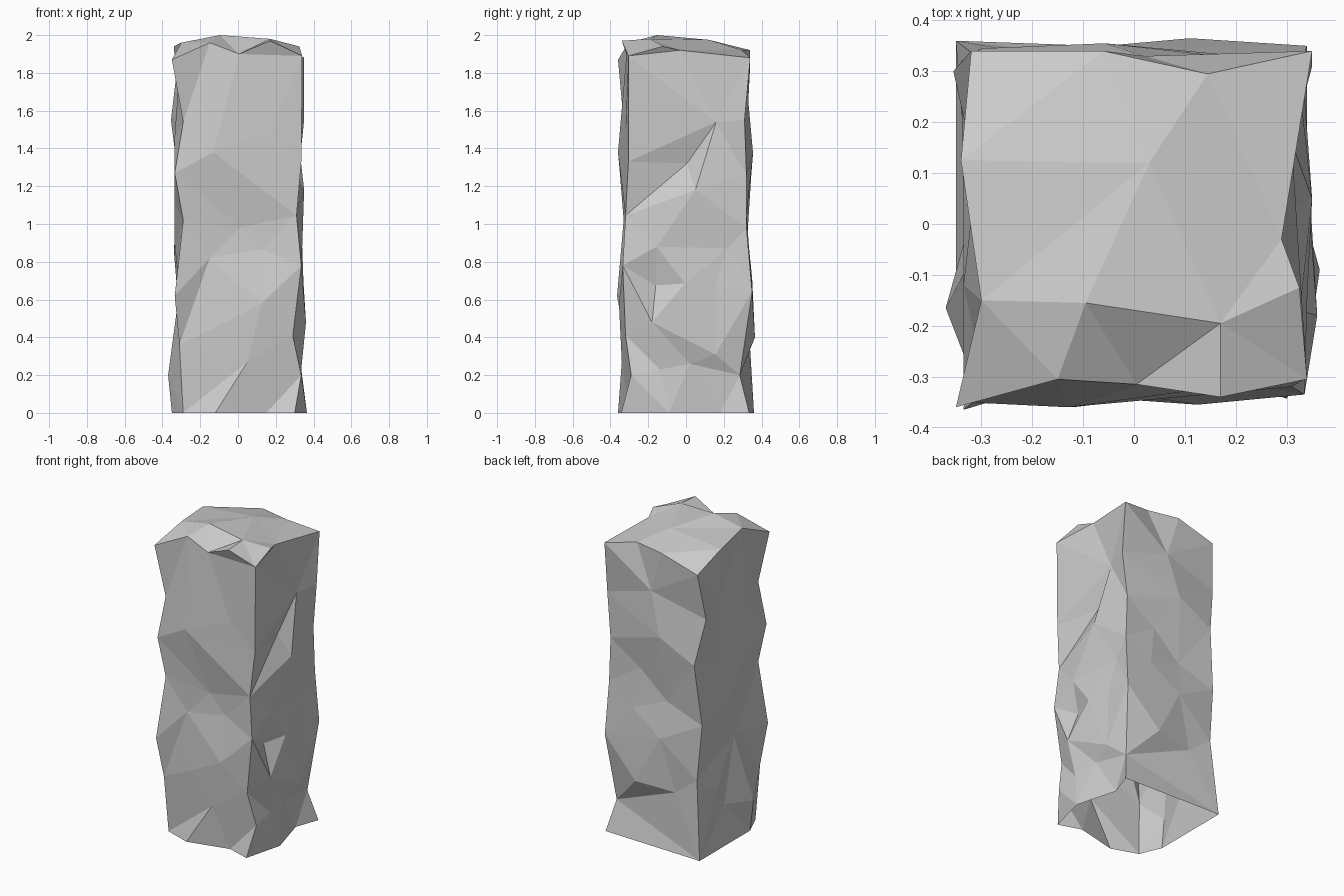
import bpy, bmesh
from mathutils import Vector
from mathutils.geometry import delaunay_2d_cdt

# Four rough corner edges, bottom to top: front-left, front-right, back-right, back-left
corners = [
    [(-.29, -.30, 0), (-.31, -.32, .36), (-.335, -.365, .62), (-.29, -.33, 1.02),
     (-.335, -.35, 1.27), (-.29, -.33, 1.54), (-.35, -.36, 1.87)],
    [(.30, -.343, 0), (.335, -.29, .2), (.29, -.32, .41), (.335, -.335, .78),
     (.31, -.32, 1.045), (.335, -.305, 1.33), (.34, -.305, 1.89)],
    [(.345, .335, 0), (.30, .285, .2), (.34, .35, .64), (.33, .32, .98),
     (.32, .32, 1.26), (.35, .31, 1.55), (.35, .34, 1.88)],
    [(-.35, .36, 0), (-.31, .33, .5), (-.34, .32, .86), (-.30, .345, 1.25),
     (-.355, .3, 1.55), (-.32, .34, 1.845)],
]
# Rim points between the corners: front, right, back, left
top_rim = [
    [(-.15, -.305, 1.96), (.005, -.315, 1.9), (.17, -.34, 1.97)],
    [(.325, -.125, 1.94), (.29, -.03, 1.92)],
    [(.145, .295, 1.92), (-.06, .34, 1.92)],
    [(-.34, .125, 1.94), (-.30, -.15, 1.96)],
]
base_rim = [
    [(-.12, -.36, 0), (.15, -.295, 0)],
    [(.365, -.09, 0), (.29, .18, 0)],
    [],
    [(-.35, -.16, 0)],
]
# Bumps and dents inside each side
relief = [
    [(-.13, -.36, 1.38), (.17, -.32, 1.49), (.01, -.30, .98), (-.15, -.31, .82),
     (.125, -.305, .865), (.125, -.355, .58), (-.085, -.34, .47), (.05, -.34, .27)],
    [(.31, .16, 1.54), (.28, .005, 1.32), (.35, .05, 1.18), (.34, -.155, .88),
     (.347, -.005, .685), (.296, -.16, .675), (.36, -.18, .48), (.33, .16, .68),
     (.34, .155, .31), (.31, .02, .26), (.335, -.14, .23), (.32, .22, .87)],
    [(.02, .33, 1.65), (-.057, .355, 1.375), (.11, .315, 1.12), (-.08, .31, .95),
     (.15, .335, .86), (-.057, .35, .715), (.11, .365, .4), (-.15, .325, .38)],
    [(-.31, .1, 1.6), (-.335, -.12, 1.47), (-.31, .1, 1.2), (-.335, -.1, 1.1),
     (-.335, .06, .89), (-.31, -.05, .65), (-.335, .17, .38), (-.31, .05, .24),
     (-.37, -.165, .2)],
]
# Creases between outline and relief points of each side
creases = [
    [(19, 11), (19, 10), (20, 10), (20, 8), (19, 6), (14, 21), (15, 21), (21, 6),
     (21, 22), (16, 22), (17, 22), (18, 26), (26, 1), (1, 3), (26, 3)],
    [(18, 19), (19, 20), (20, 18), (22, 23), (22, 24), (23, 24),
     (14, 23), (14, 24), (13, 19)],
    [], [],
]
top_bumps = [(.03, .12, 1.975), (-.095, -.155, 2.0), (.17, -.195, 1.98)]
top_creases = [(12, 13), (8, 13), (9, 13)]

bm = bmesh.new()


def patch(loop, inner, a, b, folds=()):
    """Triangulate an outline with inner points, viewed along the axis not in (a, b)."""
    pts = [Vector(p) for p in loop + inner]
    flat = [Vector((p[a], p[b])) for p in pts]
    _, _, faces, orig, _, _ = delaunay_2d_cdt(
        flat, list(folds), [list(range(len(loop)))], 1, 1e-5)
    verts = [bm.verts.new(pts[min(o)]) if o else None for o in orig]
    for f in faces:
        if all(verts[i] for i in f):
            bm.faces.new([verts[i] for i in f])


# Sides
for i in range(4):
    left, right = corners[i], corners[(i + 1) % 4]
    loop = base_rim[i] + right + top_rim[i][::-1] + left[::-1]
    if i > 1:
        loop = loop[::-1]
    patch(loop, relief[i], i % 2, 2, creases[i])

# Top; the underside is open
rim = [p for i in range(4) for p in [corners[i][-1]] + top_rim[i]]
patch(rim, top_bumps, 0, 1, top_creases)

bmesh.ops.remove_doubles(bm, verts=bm.verts, dist=1e-4)
bmesh.ops.recalc_face_normals(bm, faces=bm.faces)
mesh = bpy.data.meshes.new("rock_pillar")
bm.to_mesh(mesh)
bm.free()
obj = bpy.data.objects.new("rock_pillar", mesh)
bpy.context.collection.objects.link(obj)
